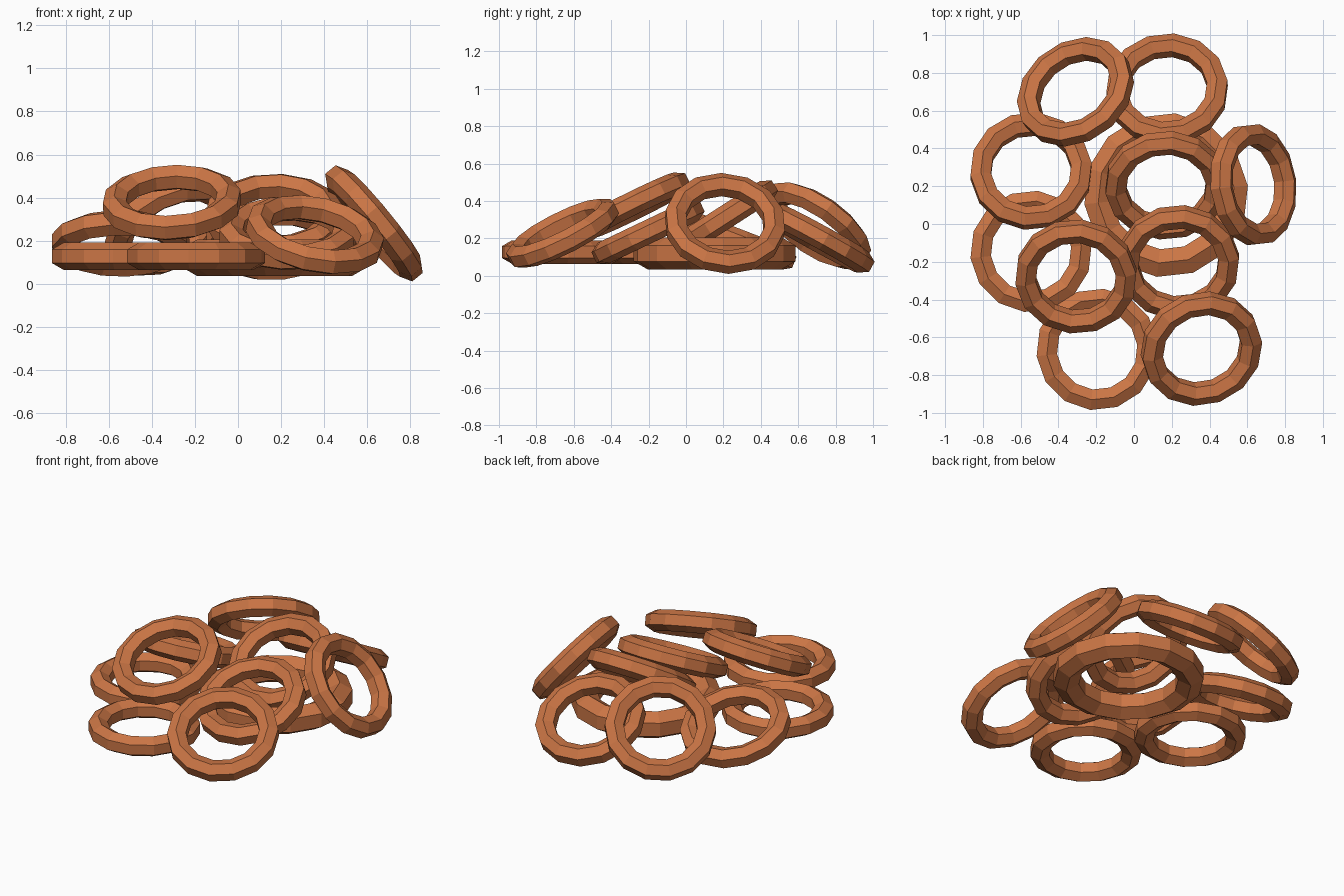
import bpy, bmesh, math
from mathutils import Vector

if "Cube" in bpy.data.objects:
    bpy.data.objects.remove(bpy.data.objects["Cube"])

# one clay-brown material for every ring
clay = bpy.data.materials.new("clay brown")
clay.diffuse_color = (0.60, 0.18, 0.06, 1)
clay.use_nodes = True
clay.node_tree.nodes["Principled BSDF"].inputs["Base Color"].default_value = clay.diffuse_color

SIDES, R, r = 14, 0.268, 0.063   # low-poly ring with hexagonal section


def ring(name, centre, tilt, scale=1.0):
    """Ring at centre; tilt is the horizontal part (x, y) of its axis."""
    axis = Vector((tilt[0], tilt[1], math.sqrt(1 - tilt[0]**2 - tilt[1]**2)))
    rot = Vector((0, 0, 1)).rotation_difference(axis)
    bm = bmesh.new()
    loops = []
    for i in range(SIDES):
        a = 2 * math.pi * (i + 0.25) / SIDES
        loop = []
        for j in range(6):
            b = math.radians(30 + 60 * j)
            d = R + r * math.cos(b)
            p = Vector((d * math.cos(a), d * math.sin(a), r * math.sin(b))) * scale
            loop.append(bm.verts.new(rot @ p))
        loops.append(loop)
    for i in range(SIDES):
        p, q = loops[i], loops[(i + 1) % SIDES]
        for j in range(6):
            k = (j + 1) % 6
            bm.faces.new((p[j], q[j], q[k], p[k]))
    bmesh.ops.recalc_face_normals(bm, faces=bm.faces)
    me = bpy.data.meshes.new(name)
    bm.to_mesh(me)
    bm.free()
    me.materials.append(clay)
    ob = bpy.data.objects.new(name, me)
    ob.location = centre
    bpy.context.collection.objects.link(ob)


# flat rings on the bottom
ring("large_base_ring", (0.17, 0.153, 0.12), (0, 0), 1.35)
ring("flat_ring_left", (-0.545, -0.145, 0.127), (0, 0))
ring("flat_ring_front", (-0.195, -0.664, 0.127), (0, 0))
# tilted rings leaning on the pile
ring("back_left_ring", (-0.31, 0.70, 0.268), (-0.38, 0.53))
ring("back_right_ring", (0.175, 0.712, 0.20), (-0.04, 0.48))
ring("left_ring", (-0.545, 0.28, 0.187), (0, 0.36))
ring("right_ring", (0.632, 0.208, 0.28), (0.77, 0.09))
ring("front_right_ring", (0.357, -0.66, 0.228), (0.19, -0.44))
ring("middle_ring", (0.235, -0.203, 0.235), (0.0, -0.43))
# rings on top
ring("top_right_ring", (0.17, 0.205, 0.31), (0, -0.54))
ring("top_left_ring", (-0.307, -0.278, 0.377), (-0.05, -0.44))
